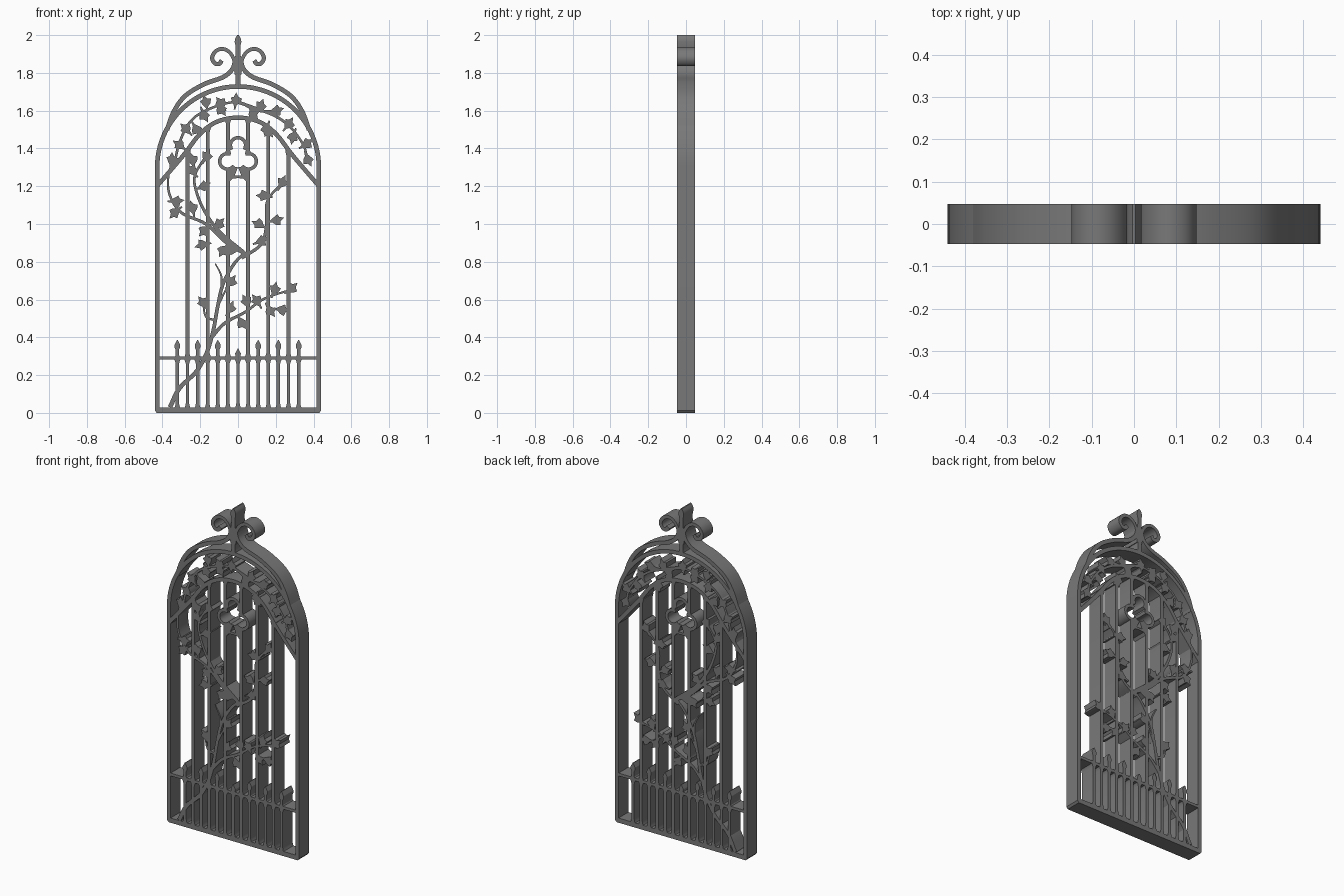
import bpy, bmesh, math
from mathutils import Vector

D = 0.047  # half depth of the flat-cut ironwork
iron = bpy.data.materials.new("dark_iron")
iron.diffuse_color = (0.19, 0.19, 0.19, 1)


def smooth(pts, n=6):
    """Catmull-Rom samples through (x, z) points."""
    p = [Vector(q) for q in pts]
    p = [2 * p[0] - p[1]] + p + [2 * p[-1] - p[-2]]
    out = []
    for i in range(1, len(p) - 2):
        a, b, c, d = p[i - 1:i + 3]
        for k in range(n):
            t = k / n
            out.append(0.5 * (2 * b + (c - a) * t + (2 * a - 5 * b + 4 * c - d) * t * t
                              + (3 * b - a - 3 * c + d) * t ** 3))
    return out + [p[-2]]


def ribbon(path, w0, w1=None):
    """Strip of (left, right) pairs along a path, tapering from w0 to w1."""
    w1 = w0 if w1 is None else w1
    p = [Vector((q[0], q[1])) for q in path]
    n = len(p)
    out = []
    for i in range(n):
        t = (p[min(i + 1, n - 1)] - p[max(i - 1, 0)]).normalized()
        h = (w0 + (w1 - w0) * i / (n - 1)) / 2
        s = Vector((-t.y, t.x)) * h
        out.append((p[i] + s, p[i] - s))
    return out


def column(x, prof):
    """Upright strip from (z, half width) pairs."""
    return [(Vector((x - h, z)), Vector((x + h, z))) for z, h in prof]


def arc(cx, cz, r, a0, a1, n=24):
    return [(cx + r * math.cos(math.radians(a0 + (a1 - a0) * i / n)),
             cz + r * math.sin(math.radians(a0 + (a1 - a0) * i / n))) for i in range(n + 1)]


def mirror(pts):
    return [(-q[0], q[1]) for q in pts]


def make(name, strips=(), outlines=()):
    """Extrude strips and closed outlines through the depth into one object."""
    bm = bmesh.new()
    for s in strips:
        rows = [[bm.verts.new((v.x, y, v.y)) for v, y in
                 ((l, -D), (r, -D), (r, D), (l, D))] for l, r in s]
        for a, b in zip(rows, rows[1:]):
            for k in range(4):
                j = (k + 1) % 4
                bm.faces.new((a[k], a[j], b[j], b[k]))
        bm.faces.new(rows[0])
        bm.faces.new(rows[-1])
    for o in outlines:
        f = [bm.verts.new((x, -D, z)) for x, z in o]
        b = [bm.verts.new((x, D, z)) for x, z in o]
        bm.faces.new(f)
        bm.faces.new(b[::-1])
        for k in range(len(o)):
            j = (k + 1) % len(o)
            bm.faces.new((f[k], f[j], b[j], b[k]))
    bmesh.ops.recalc_face_normals(bm, faces=bm.faces)
    me = bpy.data.meshes.new(name)
    bm.to_mesh(me)
    bm.free()
    me.materials.append(iron)
    ob = bpy.data.objects.new(name, me)
    bpy.context.collection.objects.link(ob)


# Outer frame: posts and round arch in one strip, plus bottom rail
make("outer_frame", [ribbon([(-0.428, 0.012)] + arc(0, 1.3, 0.428, 180, 0, 48) + [(0.428, 0.012)], 0.024)])
make("bottom_rail", outlines=[[(-0.43, 0), (0.43, 0), (0.44, 0.012), (0.44, 0.028), (-0.44, 0.028), (-0.44, 0.012)]])

# Ogee shoulders and scrolls above the arch
ogee = smooth([(-0.375, 1.50), (-0.34, 1.595), (-0.28, 1.678), (-0.18, 1.74), (-0.08, 1.777), (-0.03, 1.82), (-0.012, 1.88)])
scroll = smooth([(-0.008, 1.79), (-0.022, 1.87), (-0.048, 1.912), (-0.085, 1.927), (-0.12, 1.913),
                 (-0.137, 1.88), (-0.124, 1.852), (-0.1, 1.848), (-0.086, 1.866)])
make("ogee_crest", [ribbon(q, 0.024) for q in (ogee, mirror(ogee))])
make("crest_scrolls", [ribbon(q, 0.018, 0.024) for q in (scroll, mirror(scroll))])
make("finial", [column(0, [(1.72, 0.026), (1.745, 0.012), (1.79, 0.012), (1.84, 0.02), (1.87, 0.017), (1.91, 0.012),
                           (1.94, 0.012), (1.965, 0.018), (1.985, 0.014), (2.0, 0.004)])])

# Inner arch with flared ends
half = [(-0.425, 1.205), (-0.36, 1.28), (-0.28, 1.375), (-0.2, 1.478), (-0.11, 1.542)]
make("inner_arch", [ribbon(smooth(half + [(0, 1.563)] + mirror(half)[::-1]), 0.023)])

# Long bars reaching the inner arch
bars = []
for s in (-1, 1):
    for x, top in ((0.267, 1.39), (0.16, 1.515)):
        bars.append(column(s * x, [(0.29, 0.018), (0.315, 0.01), (top - 0.03, 0.01), (top, 0.018)]))
    bars.append(column(s * 0.053, [(0.29, 0.018), (0.315, 0.01), (1.27, 0.01), (1.30, 0.014)]))
    bars.append(column(s * 0.053, [(1.37, 0.014), (1.40, 0.01), (1.53, 0.01), (1.555, 0.018)]))
make("long_bars", bars)

# Trefoil, standing on a solid foot with a triangular piercing
foot = [(0, 1.3), (0.03, 1.305), (0.055, 1.298), (0.062, 1.26), (0.062, 1.22), (0.043, 1.225), (0.03, 1.24),
        (0, 1.243), (0, 1.256), (0.018, 1.256)]
make("trefoil", [ribbon(arc(0, 1.417, 0.04, -35, 215), 0.018),
                 ribbon(arc(-0.056, 1.332, 0.041, 65, 325), 0.018),
                 ribbon(arc(0.056, 1.332, 0.041, 115, -145), 0.018)])
make("trefoil_foot", outlines=[foot, mirror(foot)])

# Low fence: rail and thirteen pickets, every second one spear tipped
make("fence_rail", [ribbon([(-0.428, 0.29), (0.428, 0.29)], 0.017)])
pickets, tips = [], []
for i in range(-6, 7):
    x = i * 0.0535
    pickets.append(column(x, [(0.02, 0.02), (0.032, 0.013), (0.05, 0.009), (0.26, 0.009), (0.275, 0.013), (0.285, 0.019)]))
    if i % 2 == 0:
        k = 0.045 if i == 0 else 0
        tips.append(column(x, [(0.29, 0.018), (0.305, 0.009), (0.335 - k / 2, 0.009), (0.345 - k, 0.014),
                               (0.36 - k, 0.015), (0.385 - k, 0.002)]))
make("fence_pickets", pickets)
make("fence_spears", tips)

# Vine stems: (path, start width, end width)
stems = [
    ([(-0.36, 0.03), (-0.31, 0.13), (-0.22, 0.22), (-0.165, 0.32), (-0.13, 0.44), (-0.11, 0.55), (-0.08, 0.68),
      (-0.02, 0.79), (0.04, 0.85)], 0.024, 0.016),
    ([(-0.085, 0.67), (-0.09, 0.73), (-0.12, 0.79)], 0.014, 0.006),
    ([(0.06, 0.83), (-0.06, 0.90), (-0.17, 1.0), (-0.30, 1.06), (-0.36, 1.15), (-0.37, 1.24), (-0.35, 1.33)], 0.02, 0.01),
    ([(0.03, 0.85), (-0.09, 0.95), (-0.16, 1.04), (-0.21, 1.14), (-0.23, 1.25), (-0.17, 1.36)], 0.02, 0.012),
    ([(0.02, 0.82), (0.12, 0.89), (0.15, 0.99), (0.155, 1.12), (0.235, 1.22)], 0.018, 0.012),
    ([(-0.14, 0.40), (-0.07, 0.475), (0.04, 0.535), (0.14, 0.605), (0.29, 0.655)], 0.02, 0.01),
    ([(-0.12, 0.49), (-0.17, 0.51), (-0.185, 0.58)], 0.013, 0.009),
    ([(-0.10, 0.58), (-0.07, 0.64), (-0.04, 0.69)], 0.012, 0.008),
    ([(-0.34, 1.30), (-0.31, 1.43), (-0.25, 1.545), (-0.15, 1.61), (-0.01, 1.645), (0.1, 1.60), (0.21, 1.60)], 0.014, 0.012),
    ([(0.0, 1.645), (0.1, 1.61), (0.2, 1.57), (0.28, 1.51), (0.345, 1.42), (0.37, 1.34)], 0.018, 0.011),
]
make("vine_stems", [ribbon(smooth(p), a, b) for p, a, b in stems])

# Ivy leaves, stalk then three pointed lobes: (x, z, direction in degrees)
shape = [(-1.1, 0.09), (-0.7, 0.13), (-0.35, 0.36), (0.2, 0.68), (0.36, 0.34), (0.92, 0.14),
         (0.42, -0.2), (0.3, -0.66), (-0.2, -0.5), (-0.55, -0.17), (-1.1, -0.09)]


def leaves(name, spots, size=0.045):
    out = []
    for x, z, deg in spots:
        c, s = math.cos(math.radians(deg)), math.sin(math.radians(deg))
        out.append([(x + size * (u * c - v * s), z + size * (u * s + v * c)) for u, v in shape])
    make(name, outlines=out)


leaves("arch_leaves", [(-0.31, 1.42, 140), (-0.275, 1.505, 130), (-0.22, 1.50, -60), (-0.18, 1.575, -70),
                       (-0.17, 1.645, 100), (-0.09, 1.605, -60), (-0.01, 1.655, 80), (-0.09, 1.64, 120),
                       (0.08, 1.585, -60), (0.12, 1.625, 60), (0.205, 1.60, 10), (0.15, 1.50, -110),
                       (0.27, 1.53, 50), (0.29, 1.46, -110), (0.365, 1.425, 30), (0.37, 1.34, -70)])
leaves("left_leaves", [(-0.35, 1.34, 80), (-0.165, 1.36, 60), (-0.24, 1.34, 100), (-0.245, 1.285, 130),
                       (-0.18, 1.20, 20), (-0.335, 1.06, 220), (-0.325, 1.12, 0), (-0.24, 1.085, 100),
                       (-0.18, 0.965, 220), (-0.10, 1.0, 40), (-0.19, 0.89, 190), (-0.08, 0.86, 230),
                       (-0.03, 0.865, 180)])
leaves("right_leaves", [(0.235, 1.22, 60), (0.135, 1.15, 170), (0.205, 1.02, 10), (0.11, 1.0, 150),
                        (0.125, 0.91, 20), (0.16, 1.49, -60)])
leaves("lower_leaves", [(-0.185, 0.585, 120), (-0.035, 0.695, 50), (-0.04, 0.555, 60), (0.02, 0.475, -60),
                        (0.1, 0.595, 120), (0.17, 0.54, -60), (0.235, 0.545, -10), (0.195, 0.655, 70),
                        (0.285, 0.66, 35), (0.045, 0.59, 110)])

# Smooth the curved edges, keep the cut corners sharp
bpy.ops.object.select_all(action='SELECT')
bpy.context.view_layer.objects.active = bpy.context.selected_objects[0]
bpy.ops.object.shade_smooth_by_angle(angle=math.radians(30))
